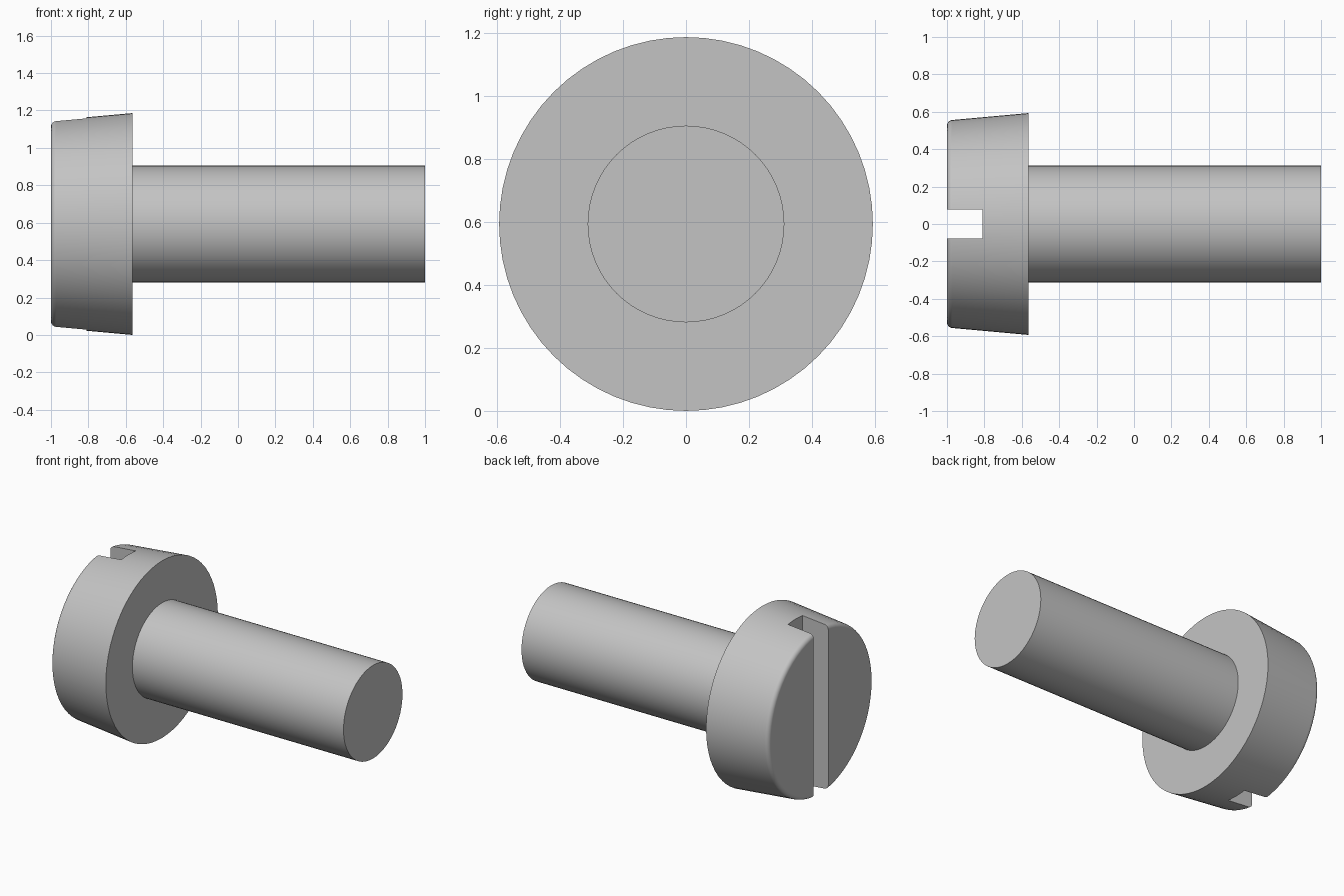
import bpy, bmesh
from math import radians, sin, cos, pi
from mathutils import Vector

cube = bpy.data.objects.get("Cube")
if cube:
    bpy.data.objects.remove(cube, do_unlink=True)

AXIS_Z = 0.593      # height of the screw axis
HEAD_R = 0.593      # head radius at its underside
SHANK_R = 0.312
SHOULDER = -0.564   # where head and shank meet
SLOT_W, SLOT_DEPTH = 0.155, 0.19
SEGMENTS = 64

steel = bpy.data.materials.new("steel grey")
steel.use_nodes = True
grey = (0.55, 0.55, 0.55, 1)
steel.diffuse_color = grey
steel.node_tree.nodes["Principled BSDF"].inputs["Base Color"].default_value = grey


def add_object(name, bm):
    mesh = bpy.data.meshes.new(name)
    bmesh.ops.recalc_face_normals(bm, faces=bm.faces)
    bm.to_mesh(mesh)
    bm.free()
    mesh.materials.append(steel)
    obj = bpy.data.objects.new(name, mesh)
    bpy.context.collection.objects.link(obj)
    return obj


def lathe(name, profile):
    """Revolve (x, radius) points about the screw axis and cap both ends."""
    bm = bmesh.new()
    rings = [[bm.verts.new((x, r * sin(2 * pi * i / SEGMENTS),
                            AXIS_Z + r * cos(2 * pi * i / SEGMENTS)))
              for i in range(SEGMENTS)] for x, r in profile]
    for a, b in zip(rings, rings[1:]):
        for i in range(SEGMENTS):
            j = (i + 1) % SEGMENTS
            bm.faces.new((a[i], a[j], b[j], b[i]))
    bm.faces.new(rings[0])
    bm.faces.new(rings[-1])
    return add_object(name, bm)


def activate(obj):
    bpy.ops.object.select_all(action='DESELECT')
    obj.select_set(True)
    bpy.context.view_layer.objects.active = obj


# Tapered head with a rounded outer rim
fillet, rim_r, steps = 0.03, 0.556, 6
profile = [(-1 + fillet * (1 - sin(t)), rim_r - fillet * (1 - cos(t)))
           for t in (radians(90 - 85 * k / steps) for k in range(steps + 1))]
head = lathe("screw_head", profile + [(SHOULDER, HEAD_R)])

# Driver slot running the full height of the head
bm = bmesh.new()
bmesh.ops.create_cube(bm, size=1)
for v in bm.verts:
    v.co = Vector((-1 + v.co.x * 2 * SLOT_DEPTH, v.co.y * SLOT_W,
                   AXIS_Z + v.co.z * 2))
cutter = add_object("slot_cutter", bm)
cutter.hide_render = True
cut = head.modifiers.new("slot", 'BOOLEAN')
cut.operation, cut.solver, cut.object = 'DIFFERENCE', 'EXACT', cutter
activate(head)
bpy.ops.object.modifier_apply(modifier=cut.name)
bpy.data.objects.remove(cutter, do_unlink=True)

# Plain cylindrical shank
shank = lathe("screw_shank", [(SHOULDER, SHANK_R), (1, SHANK_R)])

# Smooth round sides, crisp edges, flat end faces
for obj in (head, shank):
    activate(obj)
    bpy.ops.object.shade_smooth_by_angle(angle=radians(30))
    weighted = obj.modifiers.new("flat_ends", 'WEIGHTED_NORMAL')
    weighted.keep_sharp = True
